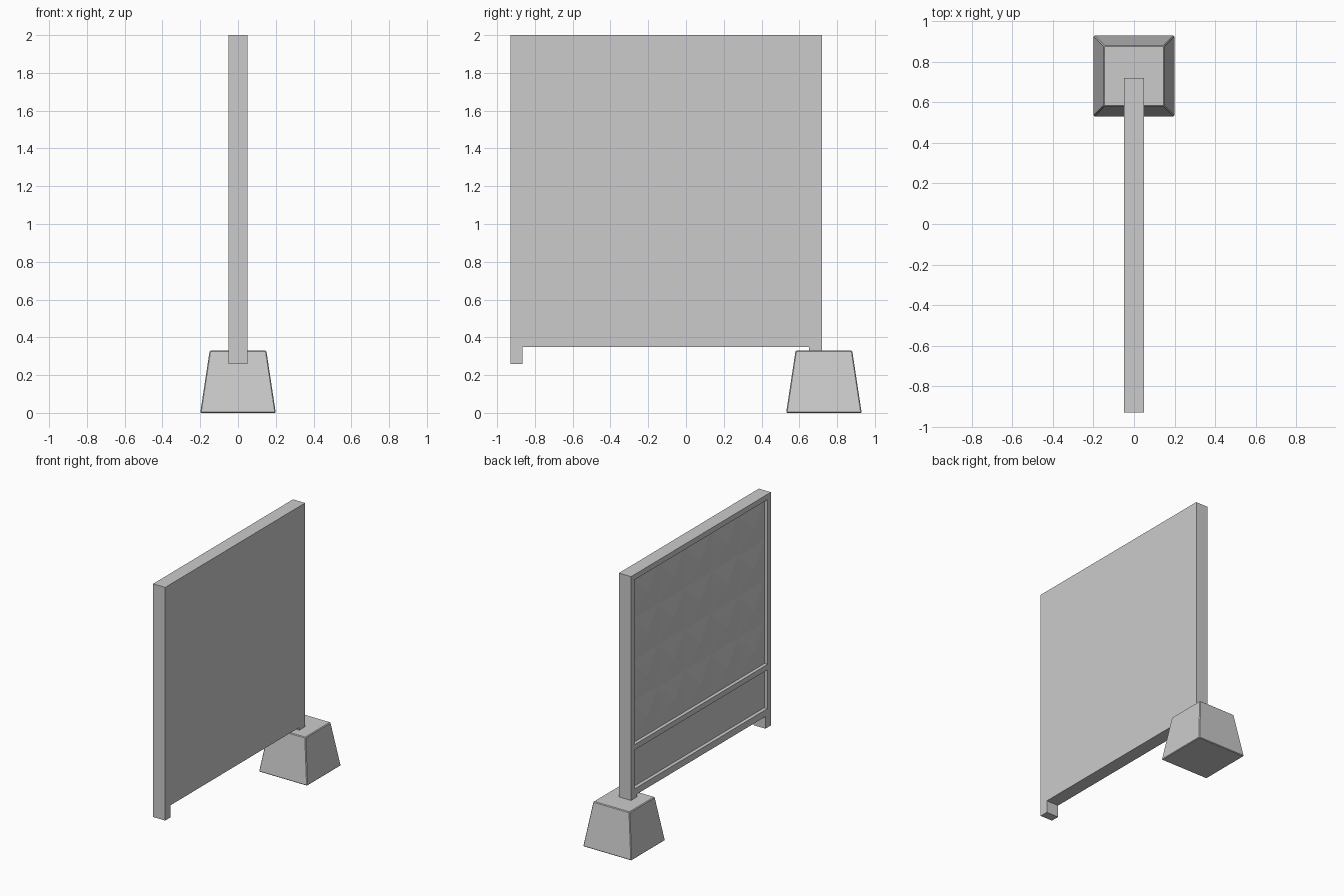
import bpy, bmesh

if "Cube" in bpy.data.objects:
    bpy.data.objects.remove(bpy.data.objects["Cube"])

Y0, Y1 = -0.93, 0.72        # panel ends
FRONT, BACK = -0.05, 0.05   # relief side and plain side
DEPTH = 0.027               # recess depth
RIM = 0.04                  # frame width

concrete = bpy.data.materials.new("light concrete grey")
concrete.diffuse_color = (0.6, 0.6, 0.6, 1)
concrete.use_nodes = True
concrete.node_tree.nodes["Principled BSDF"].inputs["Base Color"].default_value = concrete.diffuse_color


def make_object(name, bm):
    bmesh.ops.recalc_face_normals(bm, faces=bm.faces)
    mesh = bpy.data.meshes.new(name)
    bm.to_mesh(mesh)
    bm.free()
    mesh.materials.append(concrete)
    obj = bpy.data.objects.new(name, mesh)
    bpy.context.collection.objects.link(obj)
    return obj


def prism(name, outline, xa, xb):
    """Extrude a (y, z) outline along x."""
    bm = bmesh.new()
    face = bm.faces.new([bm.verts.new((xa, y, z)) for y, z in outline])
    ext = bmesh.ops.extrude_face_region(bm, geom=[face])
    moved = [v for v in ext["geom"] if isinstance(v, bmesh.types.BMVert)]
    bmesh.ops.translate(bm, verts=moved, vec=(xb - xa, 0, 0))
    return make_object(name, bm)


# Panel slab with a short foot at each end
panel = prism("fence_panel", [
    (Y0, 2.0), (Y0, 0.26), (Y0 + 0.065, 0.26), (Y0 + 0.065, 0.35),
    (Y1 - 0.07, 0.35), (Y1 - 0.07, 0.26), (Y1, 0.26), (Y1, 2.0)], FRONT, BACK)

# Two sunken fields in the panel, cut by hidden helpers
ya, yb = Y0 + RIM, Y1 - RIM
fields = {"upper_field_cutter": (0.73, 1.96), "lower_field_cutter": (0.40, 0.69)}
for name, (za, zb) in fields.items():
    cutter = prism(name, [(ya, za), (yb, za), (yb, zb), (ya, zb)],
                   FRONT - 0.05, FRONT + DEPTH)
    cutter.hide_render = True
    cutter.hide_viewport = True
    cut = panel.modifiers.new(name, 'BOOLEAN')
    cut.operation = 'DIFFERENCE'
    cut.solver = 'EXACT'
    cut.object = cutter

# Relief of 5 x 4 shallow pyramids in the upper field
COLS, ROWS = 5, 4
za, zb = fields["upper_field_cutter"]
w, h = (yb - ya) / COLS, (zb - za) / ROWS
floor, tip = FRONT + DEPTH - 0.001, FRONT + 0.001
bm = bmesh.new()
for c in range(COLS):
    for r in range(ROWS):
        y, z = ya + c * w, za + r * h
        corners = [bm.verts.new((floor, y + a * w, z + b * h))
                   for a, b in ((0, 0), (0, 1), (1, 1), (1, 0))]
        apex = bm.verts.new((tip, y + w / 2, z + h / 2))
        bm.faces.new(corners)
        for i in range(4):
            bm.faces.new((corners[i], corners[(i + 1) % 4], apex))
make_object("pyramid_relief", bm)

# Tapered foundation block under the +y foot
bm = bmesh.new()
bmesh.ops.create_cube(bm, size=1)
for v in bm.verts:
    top = v.co.z > 0
    half = 0.15 if top else 0.2
    v.co = (half if v.co.x > 0 else -half,
            0.73 + (half if v.co.y > 0 else -half),
            0.33 if top else 0.0)
block = make_object("foundation_block", bm)
bevel = block.modifiers.new("worn_edges", 'BEVEL')
bevel.width = 0.005
bevel.segments = 1
